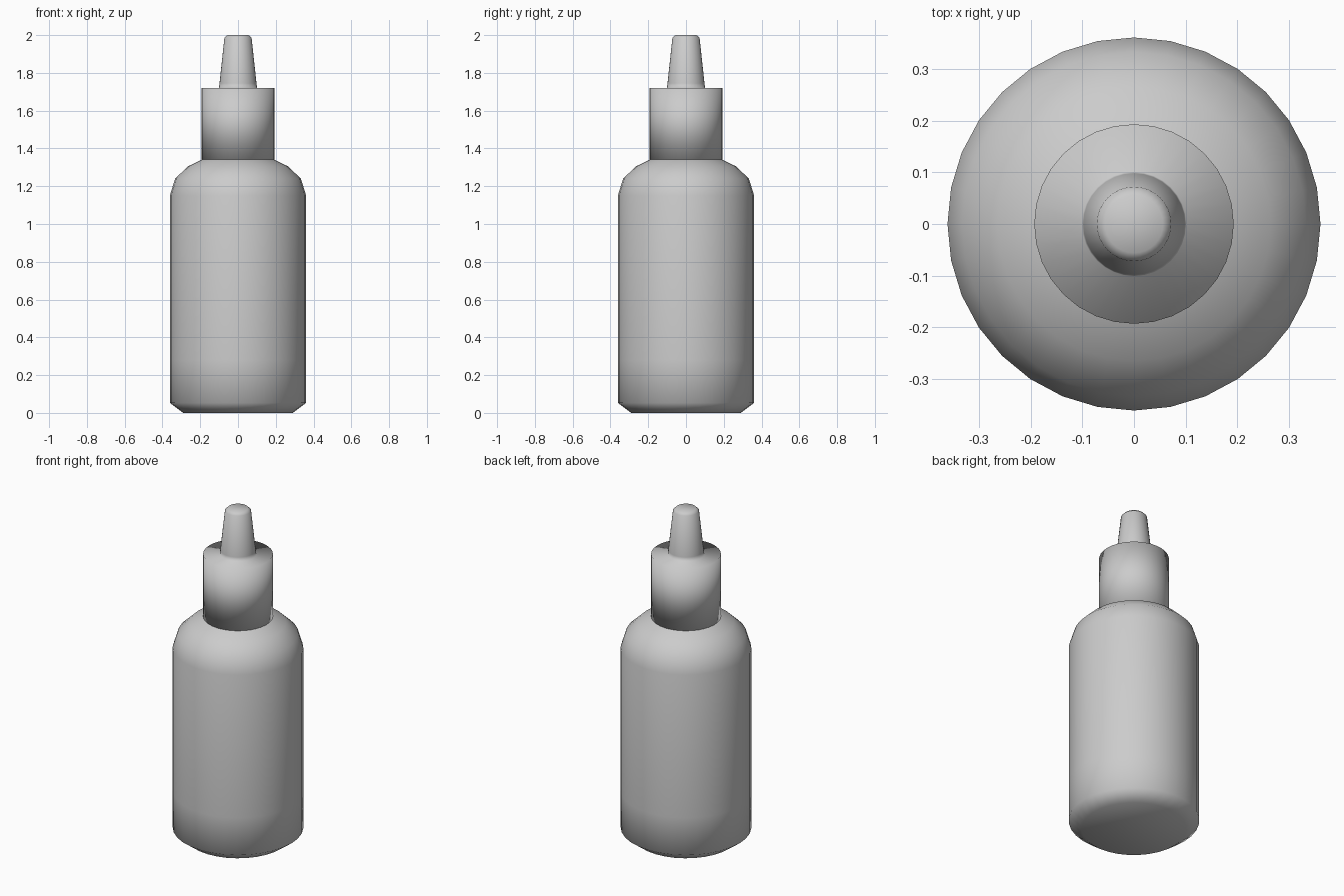
import bpy, bmesh, math

if "Cube" in bpy.data.objects:
    bpy.data.objects.remove(bpy.data.objects["Cube"])

SIDES = 32


def lathe(name, profile):
    """Revolve (radius, z) points around z, closing both ends with flat caps."""
    bm = bmesh.new()
    rings = []
    for r, z in profile:
        rings.append([bm.verts.new((r * math.cos(2 * math.pi * i / SIDES),
                                    r * math.sin(2 * math.pi * i / SIDES), z))
                      for i in range(SIDES)])
    for low, high in zip(rings, rings[1:]):
        for i in range(SIDES):
            j = (i + 1) % SIDES
            bm.faces.new((low[i], low[j], high[j], high[i]))
    bm.faces.new(rings[0][::-1])
    bm.faces.new(rings[-1])
    bmesh.ops.recalc_face_normals(bm, faces=bm.faces)
    for f in bm.faces:
        f.smooth = True
    mesh = bpy.data.meshes.new(name)
    bm.to_mesh(mesh)
    bm.free()
    obj = bpy.data.objects.new(name, mesh)
    bpy.context.collection.objects.link(obj)
    return obj


# Bottle body with chamfered foot, rounded shoulder and hidden neck
lathe("bottle_body", [
    (0.29, 0.0), (0.361, 0.053), (0.361, 0.28), (0.361, 1.15),
    (0.333, 1.24), (0.265, 1.305), (0.19, 1.342), (0.17, 1.35), (0.17, 1.5)])

# Screw cap and tapered nozzle, one smooth shell
lathe("cap_and_nozzle", [
    (0.193, 1.34), (0.193, 1.72), (0.101, 1.72), (0.098, 1.745),
    (0.072, 1.985), (0.056, 2.0)])
